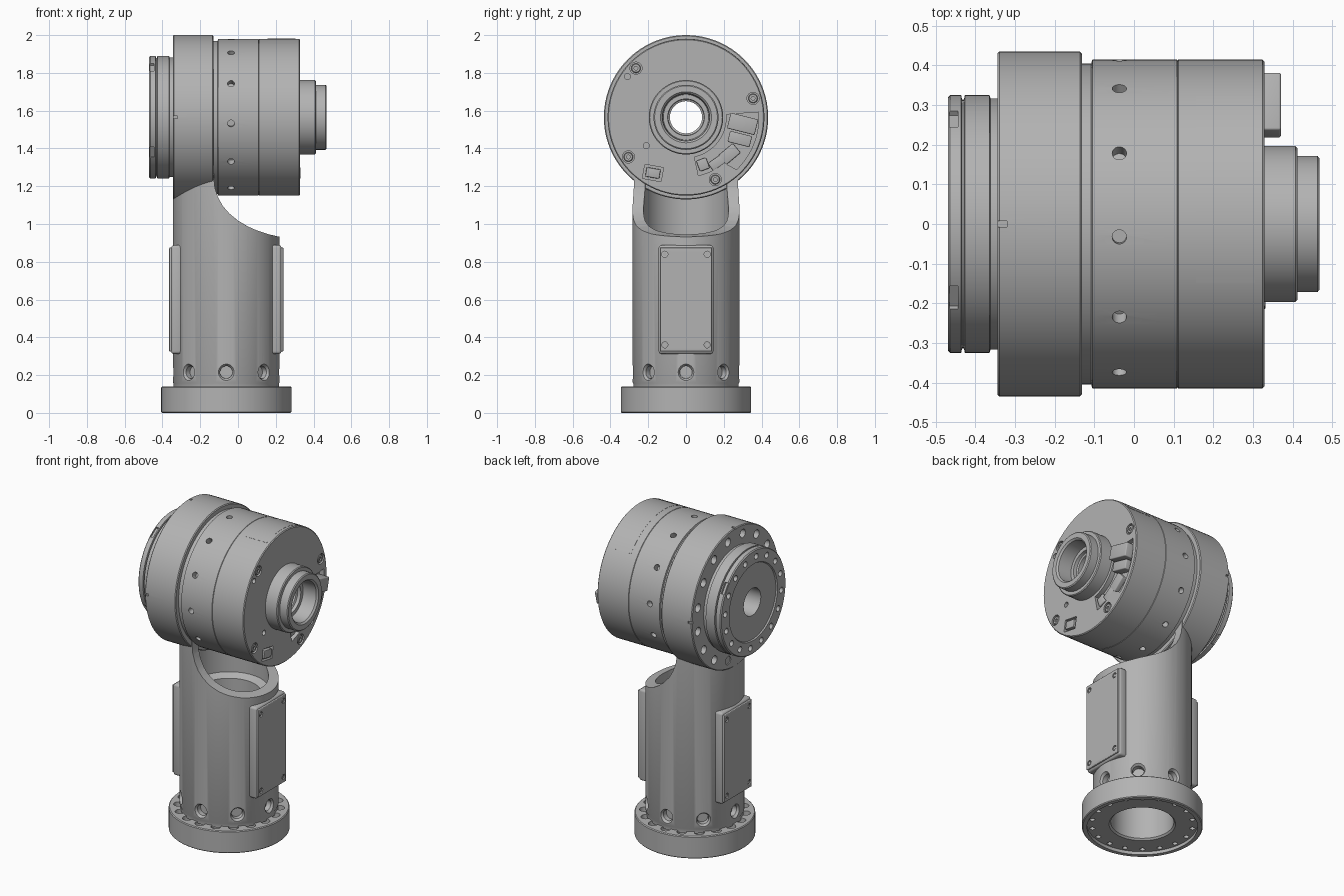
import bpy, bmesh
from math import radians, cos, sin, pi
from mathutils import Matrix

if "Cube" in bpy.data.objects:
    bpy.data.objects.remove(bpy.data.objects["Cube"])

metal = bpy.data.materials.new("machined grey")
metal.use_nodes = True
GREY = (0.45, 0.45, 0.45, 1)
metal.diffuse_color = GREY
metal.node_tree.nodes["Principled BSDF"].inputs["Base Color"].default_value = GREY

HEAD_Z, COL_X, BORE, FACE = 1.565, -0.062, 0.085, 0.329
T = lambda x, y, z: Matrix.Translation((x, y, z))
R = lambda deg, axis: Matrix.Rotation(radians(deg), 4, axis)
ALONG_X = T(0, 0, HEAD_Z) @ R(90, 'Y')
# Local xy outline -> yz plane of the head, local z -> x
YZ = T(0, 0, HEAD_Z) @ Matrix(((0, 0, 1, 0), (1, 0, 0, 0), (0, 1, 0, 0), (0, 0, 0, 1)))


def merge(bm, tmp, m):
    bmesh.ops.transform(tmp, matrix=m, verts=tmp.verts)
    bmesh.ops.recalc_face_normals(tmp, faces=tmp.faces)
    me = bpy.data.meshes.new("tmp")
    tmp.to_mesh(me)
    tmp.free()
    bm.from_mesh(me)
    bpy.data.meshes.remove(me)


def lathe(bm, profile, m=Matrix(), closed=False, n=96):
    """Revolve (radius, height) points about local z."""
    tmp = bmesh.new()
    vs = [tmp.verts.new((r, 0, h)) for r, h in profile]
    pairs = list(zip(vs, vs[1:])) + ([(vs[-1], vs[0])] if closed else [])
    es = [tmp.edges.new(p) for p in pairs]
    bmesh.ops.spin(tmp, geom=vs + es, cent=(0, 0, 0), axis=(0, 0, 1), angle=2 * pi, steps=n)
    bmesh.ops.remove_doubles(tmp, verts=tmp.verts, dist=1e-5)
    merge(bm, tmp, m)


def disc(bm, r, h0, h1, m, n=24):
    lathe(bm, [(0, h0), (r, h0), (r, h1), (0, h1)], m, n=n)


def prism(bm, pts, h0, h1, m=Matrix()):
    """Extrude a local xy outline along local z."""
    tmp = bmesh.new()
    f = tmp.faces.new([tmp.verts.new((x, y, h0)) for x, y in pts])
    ext = bmesh.ops.extrude_face_region(tmp, geom=[f])["geom"]
    bmesh.ops.translate(tmp, vec=(0, 0, h1 - h0), verts=[v for v in ext if isinstance(v, bmesh.types.BMVert)])
    merge(bm, tmp, m)


def box(bm, size, m, bevel=0.0):
    tmp = bmesh.new()
    bmesh.ops.create_cube(tmp, size=1)
    bmesh.ops.scale(tmp, vec=size, verts=tmp.verts)
    if bevel:
        bmesh.ops.bevel(tmp, geom=tmp.edges[:], offset=bevel, segments=3, profile=0.5, affect='EDGES')
    merge(bm, tmp, m)


def arc(r, a0, a1, n=24):
    ang = [radians(a0 + (a1 - a0) * i / n) for i in range(n + 1)]
    return [(r * cos(a), r * sin(a)) for a in ang]


def add_object(name, bm):
    me = bpy.data.meshes.new(name)
    bm.to_mesh(me)
    bm.free()
    o = bpy.data.objects.new(name, me)
    bpy.context.scene.collection.objects.link(o)
    return o


def part(name, bm, *cutters):
    """Finish a part: subtract the cutters one by one, then shade."""
    o = add_object(name, bm)
    o.data.materials.append(metal)
    bpy.ops.object.select_all(action='DESELECT')
    o.select_set(True)
    bpy.context.view_layer.objects.active = o
    for c in cutters:
        co = add_object("cutter", c)
        co.hide_render = True
        mod = o.modifiers.new("cut", 'BOOLEAN')
        mod.operation, mod.solver, mod.object = 'DIFFERENCE', 'EXACT', co
        bpy.ops.object.modifier_apply(modifier=mod.name)
        bpy.data.objects.remove(co)
    bpy.ops.object.shade_smooth_by_angle(angle=radians(30))


def ring_x(x, r, deg):
    """Place on a face across the head axis."""
    return T(x, 0, HEAD_Z) @ R(deg, 'X') @ T(0, 0, r) @ R(90, 'Y')


def rim_x(x, r, deg):
    """Place on the head's outer wall, local z pointing outward."""
    return T(x, 0, HEAD_Z) @ R(deg, 'X') @ T(0, 0, r)


# Base ring with bolt holes
bm, cut = bmesh.new(), bmesh.new()
lathe(bm, [(.34, 0), (.345, .005), (.345, .135), (.34, .14), (.18, .14), (.18, .03), (.19, .02), (.316, .02),
           (.316, 0)], T(COL_X, 0, 0), True)
for i in range(18):
    lathe(cut, [(0, -.01), (.015, -.01), (.015, .1), (.029, .1), (.029, .16), (0, .16)],
          T(COL_X, 0, 0) @ R(20 * i + 10, 'Z') @ T(.29, 0, 0), n=20)
part("base_ring", bm, cut)

# Hollow column, scooped open under the motor, with side bolt holes
bm, scoop, cut = bmesh.new(), bmesh.new(), bmesh.new()
lathe(bm, [(0, 1.4), (.283, 1.4), (.283, .163), (.279, .155), (.279, .13), (.18, .13), (.18, .86),
           (.225, .88), (.225, 1.25), (0, 1.25)], T(COL_X, 0, 0))
curve = [(-.128, 1.24), (-.122, 1.19), (-.105, 1.14), (-.08, 1.095), (-.045, 1.055), (0, 1.018), (.05, .988),
         (.1, .966), (.16, .946), (.23, .93), (.4, .9)]
prism(scoop, curve + [(.4, 1.6), (-.128, 1.6)], -.5, .5, R(90, 'X'))
for i in range(8):
    lathe(cut, [(0, -.045), (.033, -.045), (.033, -.015), (.045, .002), (.045, .05), (0, .05)],
          T(COL_X, 0, .215) @ R(45 * i, 'Z') @ T(.283, 0, 0) @ R(90, 'Y'), n=28)
part("column", bm, scoop, cut)

# Service covers on both sides of the column: pad, plate and screws
for turn, side in ((0, "left"), (180, "right")):
    at = T(COL_X, 0, .6) @ R(turn, 'Z')
    pad, plate, cut, screws = (bmesh.new() for _ in range(4))
    box(pad, (.06, .29, .575), at @ T(.262, 0, 0), .014)
    box(plate, (.022, .275, .55), at @ T(.291, 0, 0), .004)
    for y in (-.112, .112):
        for z in (-.24, .24):
            m = at @ T(.302, y, z) @ R(90, 'Y')
            disc(cut, .016, -.012, .02, m)
            disc(screws, .011, -.015, -.003, m, 6)
    part(side + "_cover_pad", pad)
    part(side + "_cover_plate", plate, cut)
    part(side + "_cover_screws", screws)

# Output flange
bm, cut, slots = bmesh.new(), bmesh.new(), bmesh.new()
lathe(bm, [(BORE, -.462), (.235, -.462), (.24, -.47), (.319, -.47), (.325, -.464), (.325, -.436), (.314, -.434),
           (.314, -.429), (.325, -.427), (.325, -.365), (.317, -.362), (.317, -.34), (BORE, -.34)], ALONG_X, True)
for i in range(16):
    disc(cut, .018, -.03, .03, ring_x(-.47, .28, 22.5 * i + 6))
for i in range(4):
    box(slots, (.022, .07, .03), rim_x(-.455, .325, 90 * i - 55))
part("output_flange", bm, cut, slots)

# Joint housing
bm, cut, slots = bmesh.new(), bmesh.new(), bmesh.new()
lathe(bm, [(BORE, -.345), (.43, -.345), (.435, -.34), (.435, -.136), (.43, -.131), (.405, -.131), (.405, -.12),
           (BORE, -.12)], ALONG_X, True)
for i in range(16):
    disc(cut, .026, -.04, .04, ring_x(-.345, .38, 22.5 * i + 11))
for i in range(4):
    box(slots, (.05, .014, .02), rim_x(-.345, .435, 90 * i))
part("joint_housing", bm, cut, slots)

# Motor housing with radial holes, end screw holes and a connector pocket
screw_spots = [(-.265, 1.825), (.355, 1.665), (-.305, 1.355), (.155, 1.235)]
bm, radial, cut, pocket = (bmesh.new() for _ in range(4))
lathe(bm, [(BORE, -.12), (.405, -.12), (.405, -.108), (.415, -.105), (.415, .108), (.412, .11), (.415, .112),
           (.415, .324), (.41, FACE), (BORE, FACE)], ALONG_X, True)
for i in range(12):
    disc(radial, .018, -.04, .03, rim_x(-.037, .415, 30 * i + 4.5))
for y, z in screw_spots:
    disc(cut, .032, -.015, .02, T(FACE, y, z) @ R(90, 'Y'))
for y, z in ((-.31, 1.78), (-.21, 1.415)):
    disc(cut, .016, -.03, .02, T(FACE, y, z) @ R(90, 'Y'))
box(cut, (.04, .1, .075), T(FACE, -.175, 1.27) @ R(-10, 'X'))
outline = arc(.215, -78, 4) + arc(.385, 4, -46) + arc(.315, -50, -78)
prism(pocket, outline, FACE - .03, FACE + .03, YZ)
part("motor_housing", bm, radial, cut, pocket)

# End screws with sockets
bm = bmesh.new()
for y, z in screw_spots:
    lathe(bm, [(0, -.02), (.025, -.02), (.025, -.005), (.021, -.002), (.01, -.002), (.01, -.01), (0, -.01)],
          T(FACE, y, z) @ R(90, 'Y'), n=24)
part("end_screws", bm)

# Connectors in the pocket: y, z, width, height, turn, top height
bm = bmesh.new()
for y, z, w, h, deg, top in ((.3, 1.53, .15, .085, -14, .042), (.285, 1.45, .12, .06, -14, .02),
                             (.23, 1.37, .1, .065, 40, 0), (.165, 1.325, .085, .05, 35, 0),
                             (.09, 1.315, .055, .06, 20, -.005)):
    box(bm, (top + .04, w, h), T(FACE + top / 2 - .02, y, z) @ R(deg, 'X'), .006)
box(bm, (.03, .075, .05), T(FACE - .012, -.175, 1.27) @ R(-10, 'X'), .004)
part("connectors", bm)

# Thin curved panel on top of the motor
bm = bmesh.new()
prism(bm, arc(.41, 39, 111) + arc(.4158, 111, 39), .157, .305, YZ)
part("top_panel", bm)

# Rear hub with stepped bore
bm = bmesh.new()
lathe(bm, [(BORE, .32), (.197, .32), (.197, .407), (.192, .412), (.172, .412), (.172, .463), (.166, .468),
           (.135, .468), (.125, .458), (.12, .37), (.097, .37), (.095, .35), (BORE, .345)], ALONG_X, True)
part("rear_hub", bm)
